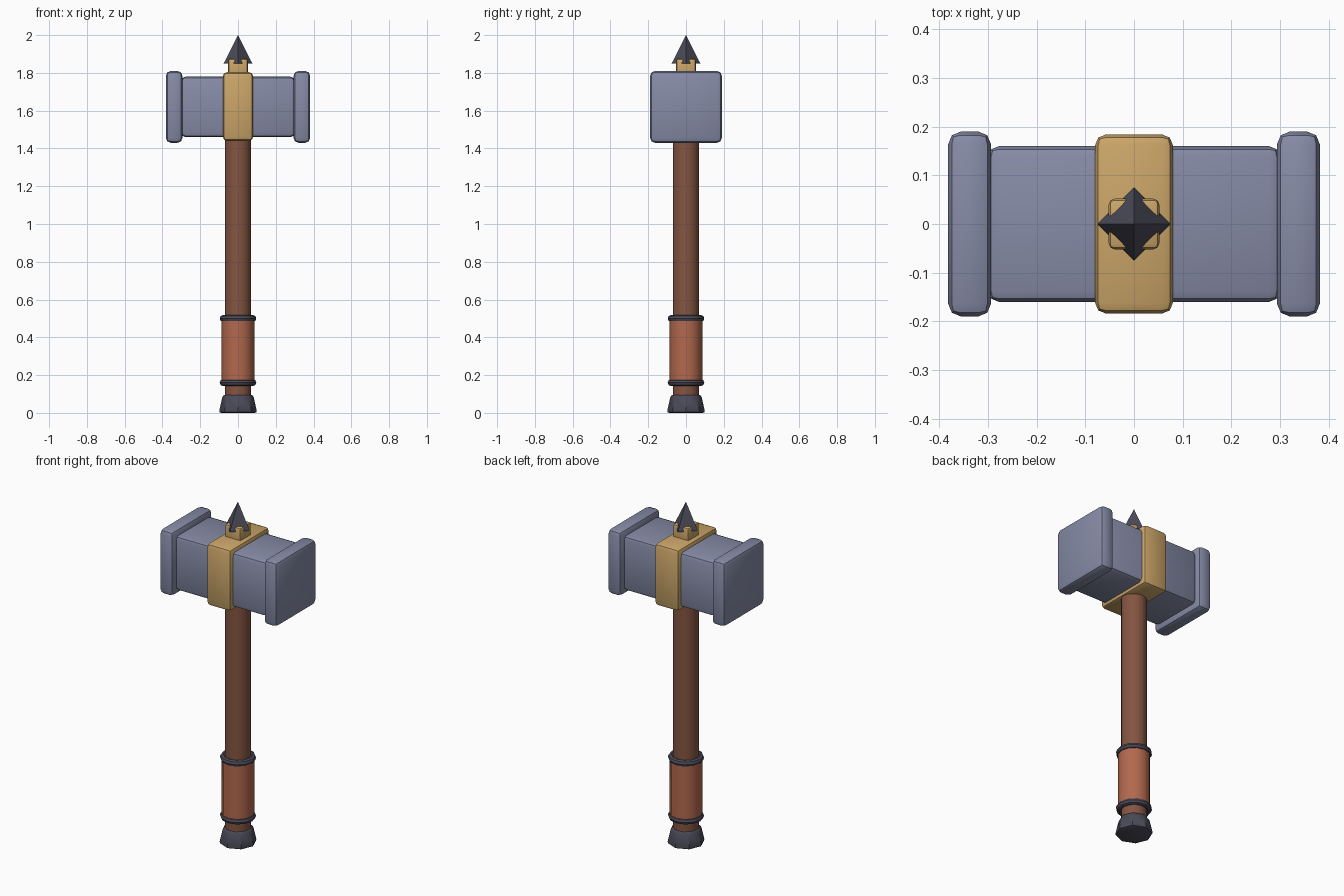
import bpy
import math

old = bpy.data.objects.get("Cube")
if old:
    bpy.data.objects.remove(old, do_unlink=True)


def material(name, rgb):
    m = bpy.data.materials.new(name)
    m.use_nodes = True
    m.diffuse_color = (*rgb, 1)
    m.node_tree.nodes["Principled BSDF"].inputs["Base Color"].default_value = (*rgb, 1)
    return m


steel = material("blue_grey_steel", (0.24, 0.26, 0.385))
gold = material("gold", (0.60, 0.38, 0.14))
wood = material("brown_wood", (0.23, 0.09, 0.053))
leather = material("red_leather", (0.45, 0.14, 0.076))
iron = material("dark_iron", (0.07, 0.07, 0.10))


def finish(name, mat, bevel=0.0, segments=2, smooth=True):
    """Name, colour, bevel and shade the active object."""
    ob = bpy.context.object
    ob.name = name
    ob.data.materials.append(mat)
    bpy.ops.object.transform_apply(location=False, rotation=True, scale=True)
    if bevel:
        mod = ob.modifiers.new("Bevel", 'BEVEL')
        mod.width = bevel
        mod.segments = segments
        mod.limit_method = 'ANGLE'
        mod.angle_limit = math.radians(50)
        bpy.ops.object.modifier_apply(modifier=mod.name)
    if smooth:
        bpy.ops.object.shade_smooth_by_angle(angle=math.radians(40))
    return ob


def box(name, mat, size, x, z, bevel):
    bpy.ops.mesh.primitive_cube_add(size=1, location=(x, 0, z))
    bpy.context.object.scale = size
    return finish(name, mat, bevel)


def tube(name, mat, r_low, r_high, low, high, sides, bevel=0.0, smooth=True):
    bpy.ops.mesh.primitive_cone_add(vertices=sides, radius1=r_low, radius2=r_high,
                                    depth=high - low, location=(0, 0, (low + high) / 2))
    return finish(name, mat, bevel, smooth=smooth)


# Hammer head: core, two striking ends and a central band
box("head_core", steel, (0.60, 0.32, 0.32), 0, 1.62, 0.022)
for side, sign in (("left", 1), ("right", -1)):
    box(side + "_striking_end", steel, (0.088, 0.38, 0.38), sign * 0.338, 1.62, 0.026)
box("head_band", gold, (0.16, 0.368, 0.364), 0, 1.622, 0.022)

# Top mount and four-sided spike
box("spike_mount", gold, (0.104, 0.104, 0.11), 0, 1.82, 0.012)
tube("top_spike", iron, 0.076, 0, 1.85, 2.0, 4, smooth=False)

# Shaft, wrapped grip, collars and pommel
tube("shaft", wood, 0.07, 0.07, 0.07, 1.50, 16)
tube("grip", leather, 0.087, 0.087, 0.16, 0.50, 12)
for name, z in (("lower_collar", 0.16), ("upper_collar", 0.50)):
    bpy.ops.mesh.primitive_torus_add(major_segments=12, minor_segments=8,
                                     major_radius=0.079, minor_radius=0.018,
                                     location=(0, 0, z))
    finish(name, iron)
tube("pommel", iron, 0.102, 0.080, 0.0, 0.096, 8, bevel=0.012)
